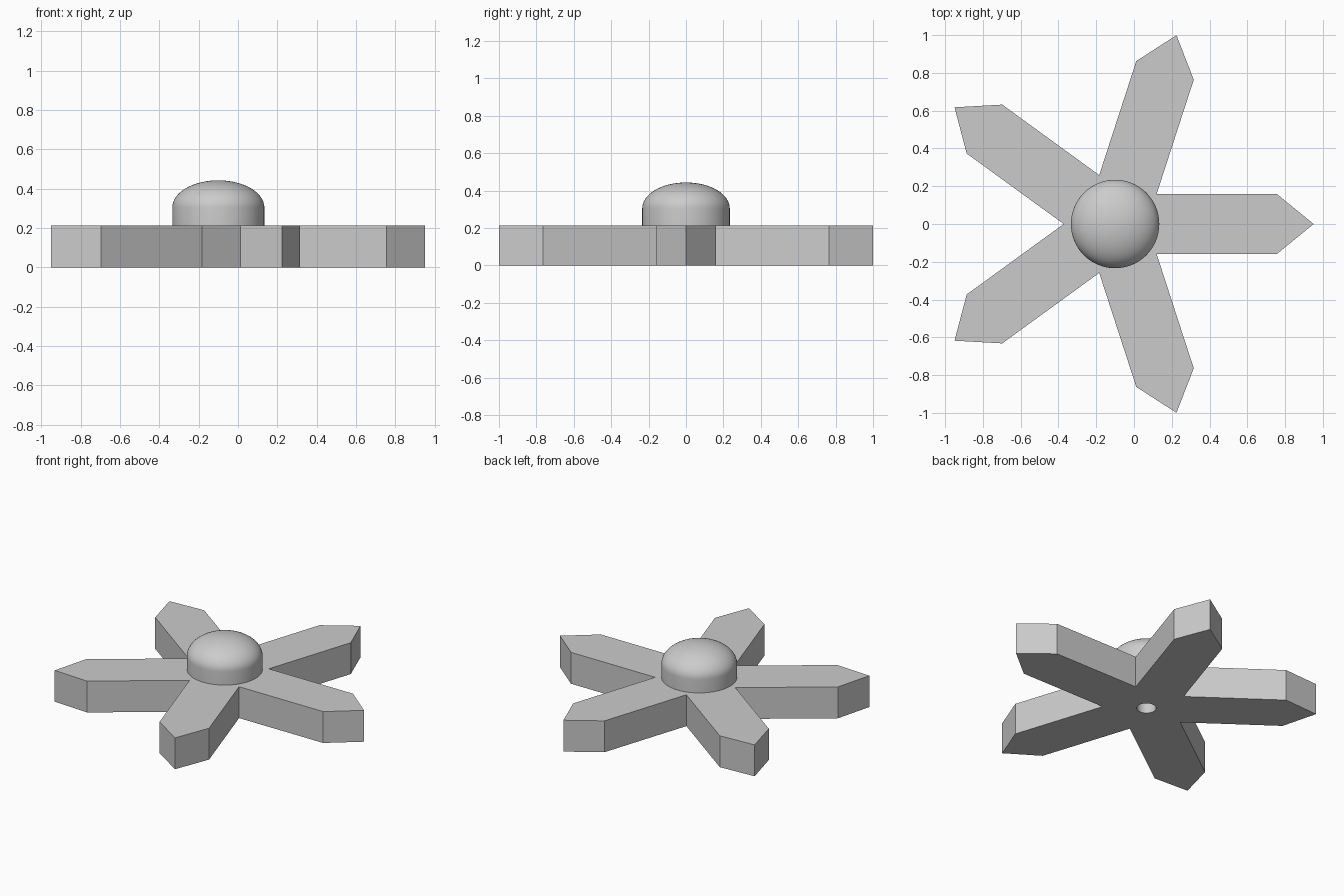
import bpy
import bmesh
from math import cos, sin, tan, pi, radians
from mathutils import Matrix, Vector

cube = bpy.data.objects.get("Cube")
if cube:
    bpy.data.objects.remove(cube, do_unlink=True)

CENTRE_X = -0.1          # hub axis, offset so the outline is centred
ARMS = 5
TIP, SHOULDER, HALF_WIDTH = 1.051, 0.855, 0.16
THICK = 0.214
HUB_R, HUB_SIDE, HUB_TOP = 0.234, 0.305, 0.443
HOLE_R = 0.06

grey = bpy.data.materials.new("light_grey")
grey.use_nodes = True
colour = (0.6, 0.6, 0.6, 1)
grey.diffuse_color = colour
grey.node_tree.nodes["Principled BSDF"].inputs["Base Color"].default_value = colour


def select_only(obj):
    bpy.ops.object.select_all(action="DESELECT")
    obj.select_set(True)
    bpy.context.view_layer.objects.active = obj


def add_loop(curve, points):
    spline = curve.splines.new("POLY")
    spline.points.add(len(points) - 1)
    for p, co in zip(spline.points, points):
        p.co = (co[0], co[1], 0, 1)
    spline.use_cyclic_u = True


# Star plate: one pointed arm repeated around the hub, with a round centre hole
arm = [Vector((HALF_WIDTH / tan(pi / ARMS), -HALF_WIDTH)),
       Vector((SHOULDER, -HALF_WIDTH)),
       Vector((TIP, 0)),
       Vector((SHOULDER, HALF_WIDTH))]
outline = []
for i in range(ARMS):
    turn = Matrix.Rotation(2 * pi * i / ARMS, 2)
    outline += [turn @ p for p in arm]
hole = [(HOLE_R * cos(2 * pi * i / 32), HOLE_R * sin(2 * pi * i / 32)) for i in range(32)]

curve = bpy.data.curves.new("star_plate", "CURVE")
curve.dimensions = "2D"
curve.fill_mode = "BOTH"
curve.extrude = THICK / 2
add_loop(curve, outline)
add_loop(curve, hole)
curve.materials.append(grey)
plate = bpy.data.objects.new("star_plate", curve)
bpy.context.collection.objects.link(plate)
plate.location = (CENTRE_X, 0, THICK / 2)
select_only(plate)
bpy.ops.object.convert(target="MESH")
plate = bpy.context.view_layer.objects.active

# Weld the caps to the walls
bm = bmesh.new()
bm.from_mesh(plate.data)
bmesh.ops.remove_doubles(bm, verts=bm.verts, dist=0.0005)
bmesh.ops.recalc_face_normals(bm, faces=bm.faces)
bm.to_mesh(plate.data)
bm.free()
bpy.ops.object.shade_smooth_by_angle(angle=radians(25))

# Domed hub cap: short straight side with an elliptical top, lathed
profile = [(0, THICK), (HUB_R, THICK)]
for i in range(17):
    a = pi / 2 * i / 16
    profile.append((HUB_R * cos(a), HUB_SIDE + (HUB_TOP - HUB_SIDE) * sin(a)))
bm = bmesh.new()
verts = [bm.verts.new((r, 0, z)) for r, z in profile]
edges = [bm.edges.new(pair) for pair in zip(verts, verts[1:])]
bmesh.ops.spin(bm, geom=verts + edges, cent=(0, 0, 0), axis=(0, 0, 1),
               angle=2 * pi, steps=64)
bmesh.ops.remove_doubles(bm, verts=bm.verts, dist=0.0005)
bmesh.ops.recalc_face_normals(bm, faces=bm.faces)
mesh = bpy.data.meshes.new("hub_dome")
bm.to_mesh(mesh)
bm.free()
mesh.materials.append(grey)
dome = bpy.data.objects.new("hub_dome", mesh)
bpy.context.collection.objects.link(dome)
dome.location.x = CENTRE_X
select_only(dome)
bpy.ops.object.shade_smooth_by_angle(angle=radians(35))
